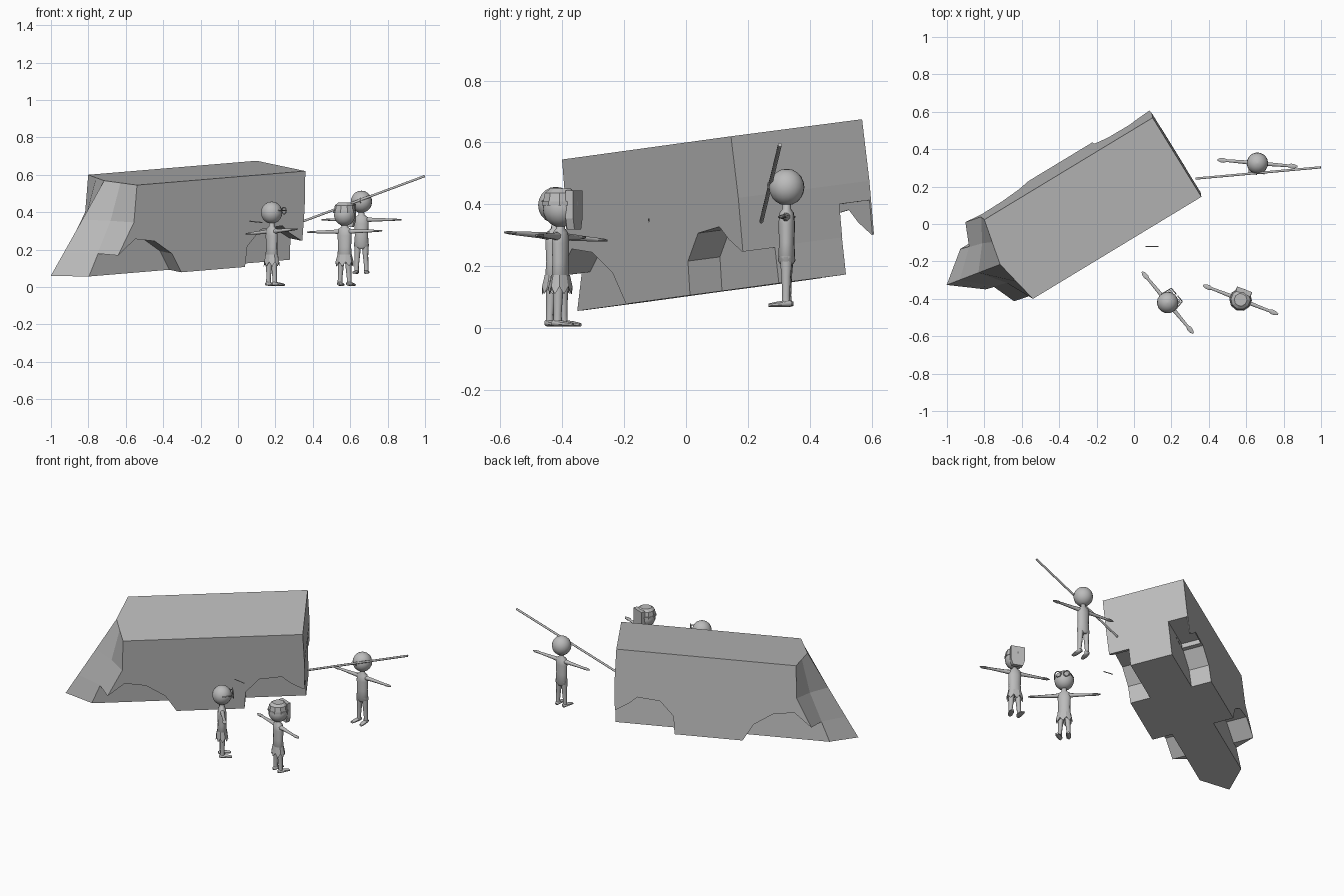
import bpy, bmesh, math
from mathutils import Matrix, Vector

if "Cube" in bpy.data.objects:
    bpy.data.objects.remove(bpy.data.objects["Cube"])

grey = bpy.data.materials.new("light_grey")
grey.diffuse_color = (0.5, 0.5, 0.5, 1)
grey.use_nodes = True
grey.node_tree.nodes["Principled BSDF"].inputs["Base Color"].default_value = grey.diffuse_color


def add(name, verts, faces, mat=Matrix(), smooth=False):
    me = bpy.data.meshes.new(name)
    me.from_pydata([mat @ Vector(v) for v in verts], [], faces)
    bm = bmesh.new()
    bm.from_mesh(me)
    bmesh.ops.recalc_face_normals(bm, faces=bm.faces)
    bm.to_mesh(me)
    bm.free()
    me.materials.append(grey)
    ob = bpy.data.objects.new(name, me)
    bpy.context.collection.objects.link(ob)
    if smooth:
        bpy.ops.object.select_all(action='DESELECT')
        bpy.context.view_layer.objects.active = ob
        ob.select_set(True)
        bpy.ops.object.shade_smooth_by_angle(angle=math.radians(50))
    return ob


def loft(name, axis, secs, mat, n=12, smooth=True):
    """Elliptical sections (x, y, z, ra, rb) strung along an axis, with caps."""
    verts = []
    for x, y, z, ra, rb in secs:
        for k in range(n):
            t = 2 * math.pi * (k + 0.5) / n
            a, b = ra * math.cos(t), rb * math.sin(t)
            verts.append({'x': (x, y + a, z + b), 'y': (x + a, y, z + b), 'z': (x + a, y + b, z)}[axis])
    faces = [(i * n + k, i * n + (k + 1) % n, (i + 1) * n + (k + 1) % n, (i + 1) * n + k)
             for i in range(len(secs) - 1) for k in range(n)]
    faces += [tuple(range(n)), tuple(range((len(secs) - 1) * n, len(secs) * n))]
    return add(name, verts, faces, mat, smooth)


def prism(name, prof, y0, y1, mat):
    n = len(prof)
    verts = [(x, y, -h) for y in (y0, y1) for x, h in prof]
    faces = [tuple(range(n)), tuple(range(n, 2 * n))]
    faces += [(k, (k + 1) % n, n + (k + 1) % n, n + k) for k in range(n)]
    return add(name, verts, faces, mat)


def rod(name, p, q, r, n=8):
    p, q = Vector(p), Vector(q)
    mat = Matrix.Translation(p) @ (q - p).to_track_quat('Z', 'Y').to_matrix().to_4x4()
    return loft(name, 'z', [(0, 0, 0, r, r), (0, 0, (q - p).length, r, r)], mat, n)


def ring(name, c, R, r, mat, axis='y', n=16, m=6):
    verts = []
    for i in range(n):
        t = 2 * math.pi * i / n
        for j in range(m):
            s = 2 * math.pi * j / m
            d, e = R + r * math.cos(s), r * math.sin(s)
            a, b = d * math.cos(t), d * math.sin(t)
            o = (a, e, b) if axis == 'y' else (e, a, b)
            verts.append(Vector(c) + Vector(o))
    faces = [(i * m + j, (i + 1) % n * m + j, (i + 1) % n * m + (j + 1) % m, i * m + (j + 1) % m)
             for i in range(n) for j in range(m)]
    return add(name, verts, faces, mat, True)


# --- van body: local x runs to the rear, y across, -z down from the roof
u = Vector((0.90, 0.545, 0.075)).normalized()
v = Vector((-0.265, 0.4225, 0.055))
v = (v - u * v.dot(u)).normalized()
w = u.cross(v)
van_mat = Matrix.Translation((-0.54, -0.40, 0.545)) @ Matrix((u, v, w)).transposed().to_4x4()
cols = [0, 0.125, 0.25, 0.375, 0.5]
rows = [0, 0.2, 0.37, 0.49]
side, quarter, mid = (0, -0.02, -0.119, -0.19), (-0.027, -0.09, -0.172, -0.23), (-0.053, -0.19, -0.307, -0.39)
nose = [side, quarter, mid, quarter, side]
rear = [1.055, 1.05, 1.035, 1.03]
V = [(nose[i][j], cols[i], -rows[j]) for i in range(5) for j in range(4)]
V += [(rear[j], cols[i], -rows[j]) for i in range(5) for j in range(4)]
F = []
for i in range(4):
    for j in range(3):
        q = (i * 4 + j, i * 4 + j + 1, i * 4 + j + 5, i * 4 + j + 4)
        F += [q, tuple(k + 20 for k in q)]
    for j in (0, 3):
        F.append((i * 4 + j, i * 4 + j + 4, i * 4 + j + 24, i * 4 + j + 20))
for i in (0, 4):
    F += [(i * 4 + j, i * 4 + j + 1, i * 4 + j + 21, i * 4 + j + 20) for j in range(3)]
van = add("van_body", V, F, van_mat)

# --- open wheel arches and the gap at the rear left corner
front_arch = [(0.277, 0.6), (0.275, 0.489), (0.218, 0.385), (0.11, 0.31), (-0.013, 0.29),
              (-0.119, 0.371), (-0.5, 0.371), (-0.5, 0.6)]
rear_arch = [(0.673, 0.6), (0.675, 0.489), (0.69, 0.38), (0.775, 0.295), (0.91, 0.284),
             (0.957, 0.328), (1.03, 0.374), (1.2, 0.374), (1.2, 0.6)]
gap = [(0.8, 0.262), (1.2, 0.262), (1.2, 0.45), (0.8, 0.45)]
cutters = [prism("arch_cutter", p, y0, y1, van_mat)
           for p in (front_arch, rear_arch) for y0, y1 in ((-0.1, 0.122), (0.378, 0.6))]
cutters.append(prism("gap_cutter", gap, 0.379, 0.494, van_mat))
for c in cutters:
    c.hide_render = True
    m = van.modifiers.new("cut", 'BOOLEAN')
    m.operation, m.object, m.solver = 'DIFFERENCE', c, 'EXACT'
bpy.context.view_layer.update()
cut = bpy.data.meshes.new_from_object(van.evaluated_get(bpy.context.evaluated_depsgraph_get()))
van.modifiers.clear()
van.data = cut
for c in cutters:
    bpy.data.objects.remove(c)


# --- figures, facing local -y with the arms out
def figure(tag, pos, turn, roll=0, head_z=0.393, skirt=True):
    M = Matrix.Translation(pos) @ Matrix.Rotation(math.radians(turn), 4, 'Z')
    loft(tag + "_torso", 'z', [(0, 0, 0.135, 0.025, 0.018), (0, 0, 0.15, 0.041, 0.028), (0, 0, 0.21, 0.036, 0.025),
                               (0, 0, 0.27, 0.039, 0.027), (0, 0, 0.305, 0.036, 0.023), (0, 0, 0.318, 0.016, 0.014),
                               (0, 0, 0.345, 0.014, 0.014)], M)
    R = 0.057
    loft(tag + "_head", 'z', [(0, 0, head_z - 0.059 * math.cos(math.pi * k / 10),
                               R * math.sin(math.pi * k / 10) + 0.0005, R * math.sin(math.pi * k / 10) + 0.0005)
                              for k in range(11)], M, 16)
    A = M @ Matrix.Translation((0, 0, 0.292)) @ Matrix.Rotation(math.radians(roll), 4, 'Y')
    for s, nm in ((-1, "_right"), (1, "_left")):
        loft(tag + nm + "_arm", 'x', [(s * 0.025, 0, 0, 0.014, 0.015), (s * 0.06, 0, 0, 0.011, 0.011),
                                      (s * 0.165, 0, 0, 0.008, 0.007), (s * 0.18, 0, 0, 0.014, 0.006),
                                      (s * 0.2, 0, 0, 0.012, 0.005), (s * 0.215, 0, 0, 0.004, 0.003)], A, 8)
        loft(tag + nm + "_leg", 'z', [(s * 0.026, 0, 0.01, 0.013, 0.015), (s * 0.026, 0, 0.04, 0.012, 0.013),
                                      (s * 0.022, 0, 0.1, 0.015, 0.016), (s * 0.02, 0, 0.165, 0.02, 0.022)], M, 8)
        loft(tag + nm + "_foot", 'y', [(s * 0.026, 0.02, 0.011, 0.006, 0.007), (s * 0.026, 0.01, 0.013, 0.014, 0.012),
                                       (s * 0.03, -0.03, 0.01, 0.016, 0.009),
                                       (s * 0.033, -0.056, 0.007, 0.011, 0.006)], M, 8)
    if skirt:  # ragged shorts with a zigzag hem
        n = 16
        vs = []
        for k in range(n):
            t = 2 * math.pi * k / n
            c, d = math.cos(t), math.sin(t)
            vs += [(0.04 * c, 0.029 * d, 0.168), (0.05 * c, 0.037 * d, 0.105 + 0.025 * (k % 2)),
                   (0.036 * c, 0.025 * d, 0.13)]
        fs = []
        for k in range(n):
            a, b = 3 * k, 3 * ((k + 1) % n)
            fs += [(a, b, b + 1, a + 1), (a + 1, b + 1, b + 2, a + 2), (a + 2, b + 2, b, a)]
        add(tag + "_shorts", vs, fs, M)
    return M


M1 = figure("first_figure", (0.18, -0.42, 0.005), 129.7, 3.5)
for s in (-1, 1):  # spectacles
    ring("spectacle_lens", (s * 0.026, -0.064, 0.403), 0.018, 0.0035, M1)
    side_bar = [M1 @ Vector((s * 0.046, -0.064, 0.405)), M1 @ Vector((s * 0.057, 0.0, 0.405))]
    rod("spectacle_arm", side_bar[0], side_bar[1], 0.003, 6)

M2 = figure("second_figure", (0.57, -0.405, 0.005), 158.8, 1, 0.381)
# helmet with a brim band and a flat face guard
loft("helmet", 'z', [(0, 0, 0.392, 0.061, 0.061), (0, 0, 0.404, 0.061, 0.061), (0, 0, 0.404, 0.058, 0.058),
                     (0, 0, 0.432, 0.052, 0.052), (0, 0, 0.446, 0.034, 0.034)], M2, 10, False)
prism("face_guard", [(-0.042, -0.44), (0.042, -0.44), (0.042, -0.35), (0.03, -0.315), (-0.03, -0.315),
                     (-0.042, -0.35)], -0.06, -0.034, M2)

M3 = figure("third_figure", (0.66, 0.325, 0.068), -4.8, 0, 0.388, False)
ring("pole_ring", (0, -0.048, 0.394), 0.013, 0.003, M3, 'x')

# --- long pole and the small floating rod
rod("long_pole", (0.33, 0.243, 0.345), (0.998, 0.303, 0.593), 0.0065)
rod("small_rod", (0.062, -0.12, 0.352), (0.13, -0.12, 0.345), 0.003, 6)
